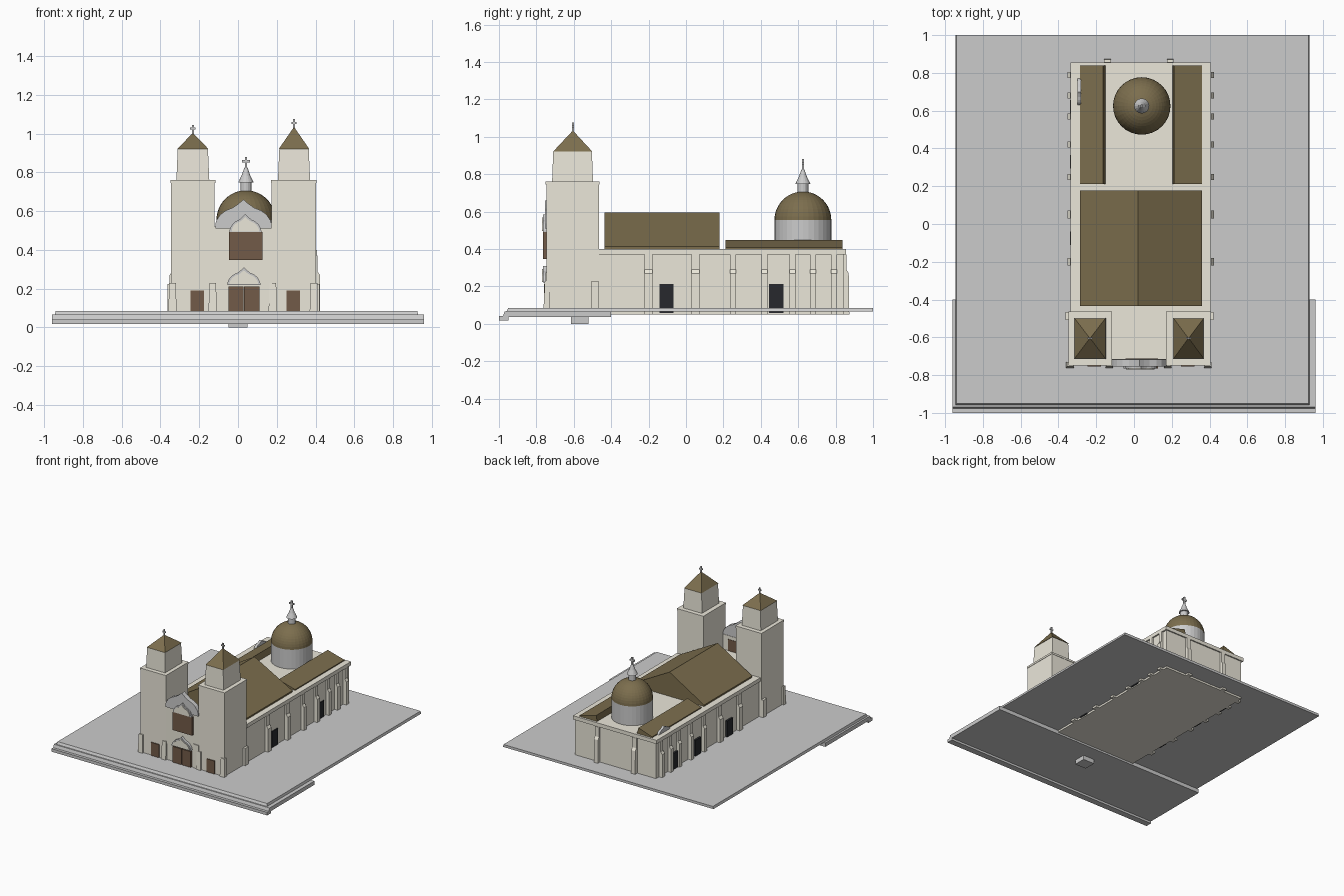
import bpy, bmesh, math
from mathutils import Vector

if "Cube" in bpy.data.objects:
    bpy.data.objects.remove(bpy.data.objects["Cube"])


def material(name, rgb):
    m = bpy.data.materials.new(name)
    m.diffuse_color = (*rgb, 1)
    m.use_nodes = True
    m.node_tree.nodes["Principled BSDF"].inputs["Base Color"].default_value = m.diffuse_color
    return m


CREAM = material("cream_plaster", (0.83, 0.80, 0.70))
ROOF = material("roof_olive", (0.20, 0.155, 0.075))
WOOD = material("door_brown", (0.17, 0.105, 0.065))
DARK = material("dark_opening", (0.02, 0.022, 0.026))


def finish(name, bm, mat=None):
    bmesh.ops.recalc_face_normals(bm, faces=bm.faces)
    me = bpy.data.meshes.new(name)
    bm.to_mesh(me)
    bm.free()
    ob = bpy.data.objects.new(name, me)
    bpy.context.collection.objects.link(ob)
    if mat:
        me.materials.append(mat)
    return ob


def loft(name, lower, upper, mat=None):
    """Solid between two matching loops of points."""
    bm = bmesh.new()
    a = [bm.verts.new(p) for p in lower]
    b = [bm.verts.new(p) for p in upper]
    n = len(a)
    bm.faces.new(a)
    bm.faces.new(b)
    for i in range(n):
        j = (i + 1) % n
        bm.faces.new((a[i], a[j], b[j], b[i]))
    return finish(name, bm, mat)


def rect(x0, x1, y0, y1, z):
    return [(x0, y0, z), (x1, y0, z), (x1, y1, z), (x0, y1, z)]


def box(name, x0, x1, y0, y1, z0, z1, mat=None):
    return loft(name, rect(x0, x1, y0, y1, z0), rect(x0, x1, y0, y1, z1), mat)


def prism_y(name, pts, y0, y1, mat=None):
    """Extrude an (x, z) outline along y."""
    return loft(name, [(x, y0, z) for x, z in pts], [(x, y1, z) for x, z in pts], mat)


def prism_x(name, pts, x0, x1, mat=None):
    """Extrude a (y, z) outline along x."""
    return loft(name, [(x0, y, z) for y, z in pts], [(x1, y, z) for y, z in pts], mat)


def lathe(name, cx, cy, profile, mat=None, steps=32):
    bm = bmesh.new()
    vs = [bm.verts.new((cx + r, cy, z)) for r, z in profile]
    es = [bm.edges.new(p) for p in zip(vs, vs[1:])]
    bmesh.ops.spin(bm, geom=vs + es, cent=(cx, cy, 0), axis=(0, 0, 1),
                   angle=2 * math.pi, steps=steps, use_duplicate=False)
    bmesh.ops.remove_doubles(bm, verts=bm.verts, dist=0.0003)
    return finish(name, bm, mat)


def ogee(c, half, z0, shoulder, peak):
    """Pointed onion arch outline centred on c."""
    h = peak - shoulder
    side = [(1, 0), (0.95, 0.16), (0.82, 0.38), (0.62, 0.55), (0.38, 0.66), (0.18, 0.82)]
    right = [(c + half * t, shoulder + h * k) for t, k in side]
    left = [(2 * c - x, z) for x, z in reversed(right)]
    low = [(c - half, z0), (c + half, z0)] if z0 < shoulder else []
    return low + right + [(c, peak)] + left


def cross(name, x, y, z0, h, w, t):
    box(name + "_post", x - t, x + t, y - t, y + t, z0, z0 + h)
    box(name + "_arm", x - w / 2, x + w / 2, y - t, y + t, z0 + h * .55, z0 + h * .55 + 2 * t)


# Plaza slab, lower front terrace, step and block underneath
loft("plaza_slab", rect(-0.945, 0.93, -0.96, 1.0, 0.065), rect(-0.94, 0.925, -0.95, 1.0, 0.085))
loft("front_terrace", rect(-0.96, 0.96, -0.98, -0.4, 0.035), rect(-0.96, 0.96, -0.97, -0.4, 0.066))
box("front_step", -0.96, 0.96, -1.0, -0.95, 0.018, 0.042)
box("under_block", -0.05, 0.05, -0.615, -0.52, 0.0, 0.036)

# Main body with cornice
CX = 0.033
box("church_body", -0.325, 0.395, -0.73, 0.845, 0.05, 0.375, CREAM)
box("cornice", -0.337, 0.407, -0.465, 0.855, 0.37, 0.40, CREAM)
box("entrance_roof", -0.13, 0.18, -0.73, -0.46, 0.375, 0.40, CREAM)

# Nave gable roof
prism_y("nave_roof", [(-0.285, 0.40), (0.36, 0.40), (0.36, 0.412), (0.022, 0.595), (-0.285, 0.412)],
        -0.435, 0.178, ROOF)

# Shed roofs beside the dome, high on the inner edge
prism_y("aisle_roof_left", [(-0.285, 0.40), (-0.15, 0.40), (-0.163, 0.448), (-0.285, 0.408)], 0.212, 0.838, ROOF)
prism_y("aisle_roof_right", [(0.36, 0.40), (0.205, 0.40), (0.212, 0.448), (0.36, 0.408)], 0.212, 0.838, ROOF)
prism_x("side_gable", ogee(0.70, 0.07, 0.38, 0.40, 0.445), -0.30, -0.28)

# Buttresses with sloped caps along both sides
for i, y in enumerate((-0.2, 0.05, 0.25, 0.42, 0.57, 0.68, 0.79)):
    w = 0.021 if i < 2 else 0.016
    for side, wall in (("left", -0.325), ("right", 0.395)):
        s = -1 if wall < 0 else 1
        prof = [(wall - s * .01, 0.05), (wall + s * .028, 0.05), (wall + s * .028, 0.27),
                (wall + s * .014, 0.29), (wall + s * .014, 0.37), (wall - s * .01, 0.37)]
        prism_y(f"buttress_{side}_{i}", prof, y - w, y + w, CREAM)
for i, x in enumerate((-0.14, 0.192)):
    prism_x(f"back_buttress_{i}", [(0.84, 0.05), (0.873, 0.05), (0.87, 0.27), (0.858, 0.29),
                                   (0.858, 0.37), (0.84, 0.37)], x - .018, x + .018, CREAM)

# Dark side doorways
for i, y in enumerate((-0.104, 0.483)):
    box(f"side_door_right_{i}", 0.38, 0.402, y - .038, y + .038, 0.058, 0.214, DARK)
for i, y in enumerate((-0.075, 0.33, 0.62)):
    box(f"side_door_left_{i}", -0.34, -0.31, y - .036, y + .036, 0.058, 0.214, DARK)

# Twin bell towers: shaft, ledge, tapered belfry, pyramid roof, cross
for side, x0, x1, u0, u1, apex in (("left", -0.345, -0.12, -0.311, -0.155, 1.0),
                                   ("right", 0.172, 0.402, 0.213, 0.365, 1.03)):
    cx, cy = (u0 + u1) / 2, -0.605
    loft(f"tower_{side}", rect(x0, x1, -0.748, -0.465, 0.05), rect(x0, x1, -0.745, -0.465, 0.745), CREAM)
    box(f"tower_ledge_{side}", x0 - .003, x1 + .003, -0.75, -0.462, 0.745, 0.76, CREAM)
    loft(f"belfry_{side}", rect(u0 - .007, u1 + .007, -0.716, -0.497, 0.755),
         rect(u0, u1, -0.71, -0.503, 0.92), CREAM)
    d = 0.003
    loft(f"spire_{side}", rect(u0 - d, u1 + d, -0.711, -0.5, 0.92),
         rect(cx - d, cx + d, cy - d, cy + d, apex), ROOF)
    cross(f"tower_cross_{side}", cx, cy, apex - .01, 0.055, 0.028, 0.005)
    # Low corner piers and small door
    for j, px in enumerate((x0 - .002, x1 - .02)):
        loft(f"front_pier_{side}_{j}", rect(px - .013, px + .03, -0.763, -0.73, 0.05),
             rect(px - .008, px + .027, -0.755, -0.73, 0.23), CREAM)
    ox = x0 if side == "left" else x1
    box(f"tower_side_pier_{side}", ox - .018, ox + .018, -0.508, -0.465, 0.05, 0.225, CREAM)
    dx = -0.211 if side == "left" else 0.285
    box(f"tower_door_{side}", dx - .035, dx + .035, -0.755, -0.74, 0.085, 0.19, WOOD)

# Facade wall between the towers and its curved pediment
box("facade_wall", -0.125, 0.178, -0.745, -0.715, 0.05, 0.52, CREAM)
box("facade_pier", 0.125, 0.175, -0.752, -0.74, 0.085, 0.275, CREAM)
prism_y("pediment", ogee(0.028, 0.145, 0.51, 0.535, 0.66), -0.755, -0.718)

# Central doorway and upper window with pointed arches
for i, x in enumerate((-0.05, 0.032)):
    box(f"main_door_leaf_{i}", x, x + .079, -0.76, -0.74, 0.085, 0.212, WOOD)
box("upper_window", -0.046, 0.126, -0.765, -0.712, 0.347, 0.492, WOOD)
for name, c, half, z0, zp in (("door", 0.03, 0.085, 0.22, 0.31), ("window", 0.038, 0.082, 0.492, 0.585)):
    prism_y(name + "_arch_rim", ogee(c, half, z0, z0 + .008, zp), -0.765, -0.742)
    prism_y(name + "_arch_panel", ogee(c, half - .012, z0 + .004, z0 + .012, zp - .016), -0.769, -0.742, CREAM)

# Dome: drum, ribbed shell, lantern, cross
DX, DY = 0.041, 0.625
lathe("dome_drum", DX, DY, [(0, 0.39), (0.152, 0.39), (0.152, 0.555), (0, 0.555)])
shell = [(0.152 * math.cos(a), 0.555 + 0.152 * math.sin(a)) for a in
         [k * math.pi / 24 for k in range(13)]]
lathe("dome_shell", DX, DY, [(0, 0.555)] + shell[:-1] + [(0, 0.707)], ROOF)
lathe("lantern", DX, DY, [(0, 0.69), (0.029, 0.69), (0.029, 0.748), (0.04, 0.748),
                          (0.022, 0.785), (0.008, 0.825), (0, 0.825)], None, 16)
cross("dome_cross", DX, DY, 0.815, 0.065, 0.042, 0.006)
